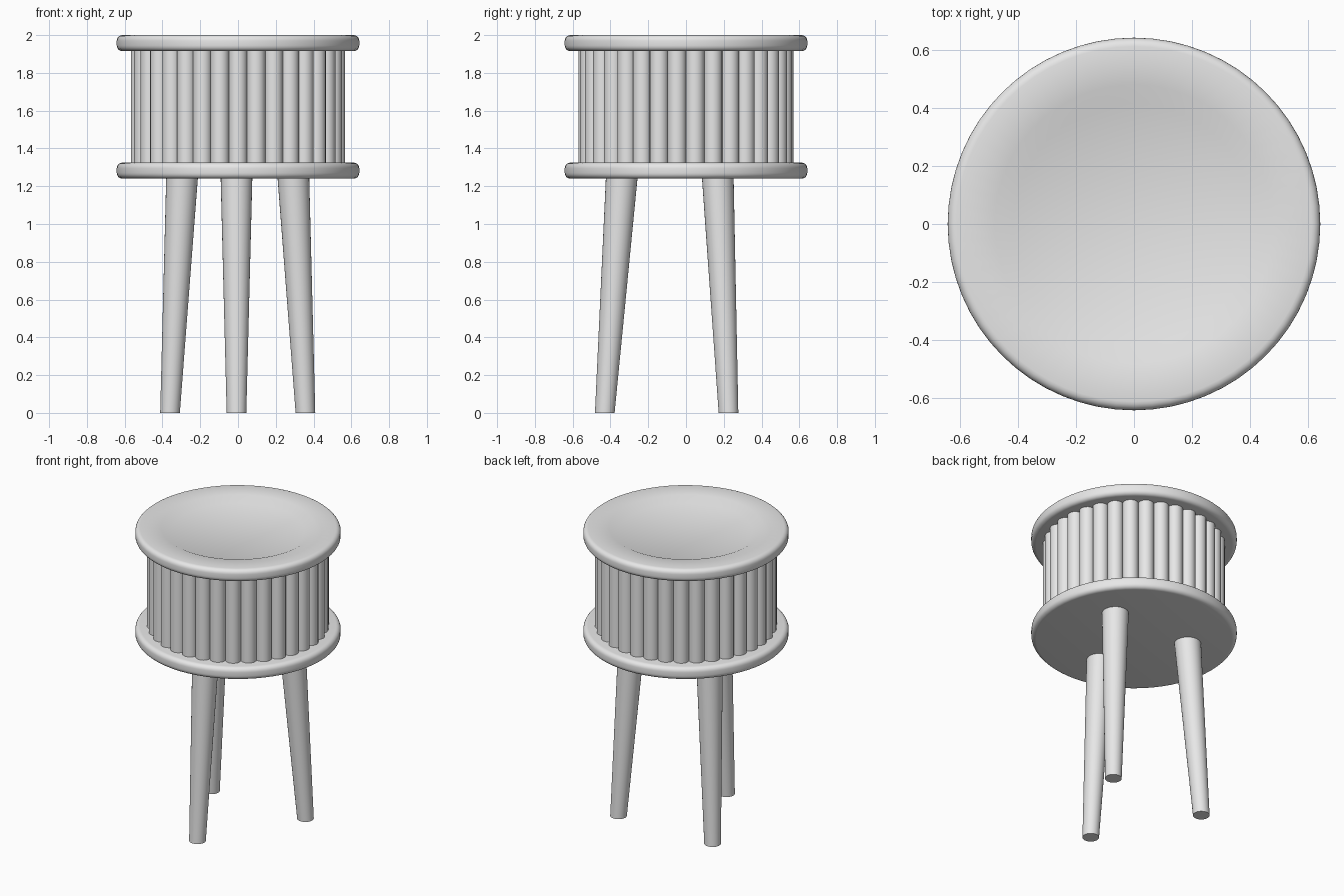
import bpy, bmesh, math
from mathutils import Vector

cube = bpy.data.objects.get("Cube")
if cube:
    bpy.data.objects.remove(cube)

grey = bpy.data.materials.new("light_grey")
grey.use_nodes = True
grey.diffuse_color = (0.8, 0.8, 0.8, 1)
grey.node_tree.nodes["Principled BSDF"].inputs["Base Color"].default_value = (0.8, 0.8, 0.8, 1)


def finish(bm, name):
    bmesh.ops.recalc_face_normals(bm, faces=bm.faces)
    mesh = bpy.data.meshes.new(name)
    bm.to_mesh(mesh)
    bm.free()
    mesh.materials.append(grey)
    obj = bpy.data.objects.new(name, mesh)
    bpy.context.collection.objects.link(obj)
    bpy.ops.object.select_all(action="DESELECT")
    obj.select_set(True)
    bpy.context.view_layer.objects.active = obj
    bpy.ops.object.shade_smooth_by_angle(angle=math.radians(35))
    return obj


def lathe(name, profile, sides=64):
    """Turn a list of (radius, z) points around the z axis; cap open ends."""
    bm = bmesh.new()
    rings = []
    for r, z in profile:
        rings.append([bm.verts.new((r * math.cos(a), r * math.sin(a), z))
                      for a in (math.tau * i / sides for i in range(sides))])
    for low, high in zip(rings, rings[1:]):
        for i in range(sides):
            j = (i + 1) % sides
            bm.faces.new((low[i], low[j], high[j], high[i]))
    bm.faces.new(rings[0][::-1])
    bm.faces.new(rings[-1])
    return finish(bm, name)


def rounded_rim(radius, low, high, bevel, steps=5):
    """Outer edge of a disc with rounded lower and upper corners."""
    points = []
    for z, start in ((low + bevel, -90), (high - bevel, 0)):
        for i in range(steps + 1):
            a = math.radians(start + 90 * i / steps)
            points.append((radius - bevel + bevel * math.cos(a), z + bevel * math.sin(a)))
    return points


def add_rod(bm, bottom, top, r_bottom, r_top, sides):
    """Tapered rod with level ends."""
    rings = []
    for centre, r in ((bottom, r_bottom), (top, r_top)):
        rings.append([bm.verts.new(Vector(centre) + Vector((r * math.cos(a), r * math.sin(a), 0)))
                      for a in (math.tau * i / sides for i in range(sides))])
    for i in range(sides):
        j = (i + 1) % sides
        bm.faces.new((rings[0][i], rings[0][j], rings[1][j], rings[1][i]))
    bm.faces.new(rings[0][::-1])
    bm.faces.new(rings[1])


# Discs: plain base and tray top with a sloped recess
lathe("base_disc", rounded_rim(0.642, 1.24, 1.325, 0.03))
lathe("tray_top", rounded_rim(0.642, 1.915, 2.0, 0.03) + [(0.48, 2.0), (0.415, 1.97)])

# Drum core with a ring of upright half-hidden rods
lathe("drum_core", [(0.52, 1.32), (0.52, 1.92)])
rods = bmesh.new()
count = 34
for i in range(count):
    a = math.tau * i / count - math.pi / 2
    x, y = 0.52 * math.cos(a), 0.52 * math.sin(a)
    add_rod(rods, (x, y, 1.32), (x, y, 1.92), 0.05, 0.05, 20)
finish(rods, "drum_flutes")

# Three splayed tapered legs
legs = {
    "front_leg": ((-0.008, -0.43), (-0.008, -0.34)),
    "back_left_leg": ((0.357, 0.225), (0.293, 0.168)),
    "back_right_leg": ((-0.36, 0.225), (-0.296, 0.168)),
}
for name, (foot, head) in legs.items():
    leg = bmesh.new()
    add_rod(leg, (*foot, 0), (*head, 1.25), 0.052, 0.084, 32)
    finish(leg, name)
